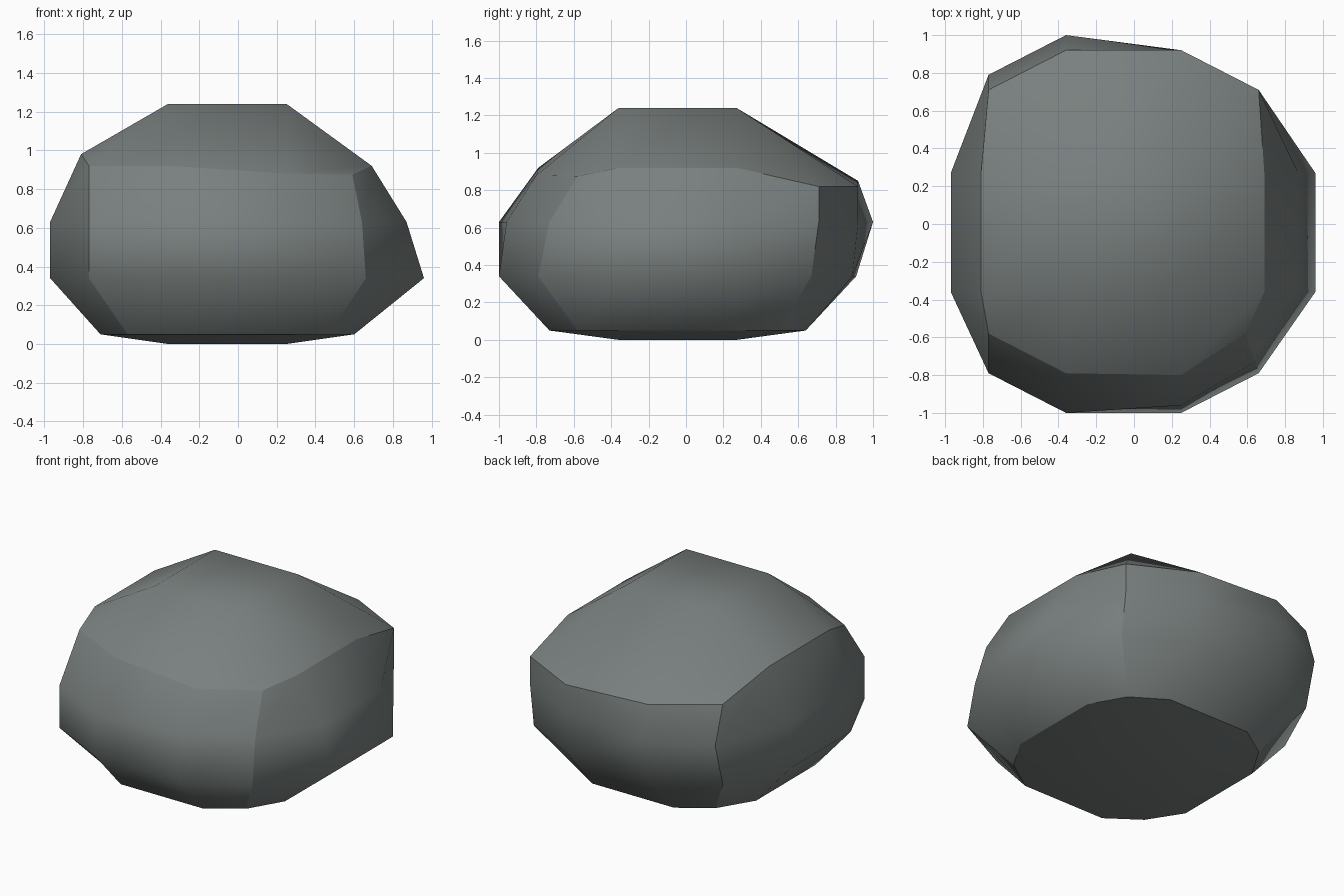
import bpy, bmesh

if "Cube" in bpy.data.objects:
    bpy.data.objects.remove(bpy.data.objects["Cube"])

# Shared inner grid lines of the boulder (a rounded, uneven 3 x 3 x 3 block)
XS = (-0.36, 0.25)
YS = (-0.36, 0.27)


def ring(left, right, front, back, fl, fr, br, bl, z):
    """Twelve points round the stone; z order: front-left corner, front, ... left."""
    pts = [fl, (XS[0], front[0]), (XS[1], front[1]),
           fr, (right, YS[0]), (right, YS[1]),
           br, (XS[1], back[1]), (XS[0], back[0]),
           bl, (left, YS[1]), (left, YS[0])]
    zs = z if isinstance(z, tuple) else (z,) * 12
    return [(x, y, h) for (x, y), h in zip(pts, zs)]


rings = [
    ring(-0.71, 0.60, (-0.73, -0.73), (0.64, 0.64),
         (-0.57, -0.58), (0.47, -0.58), (0.47, 0.50), (-0.57, 0.50), 0.05),
    ring(-0.97, 0.96, (-1.0, -1.0), (0.91, 0.89),
         (-0.77, -0.79), (0.66, -0.79), (0.66, 0.67), (-0.77, 0.71), 0.34),
    ring(-0.97, 0.87, (-1.0, -0.96), (1.0, 0.92),
         (-0.77, -0.79), (0.64, -0.73), (0.66, 0.71), (-0.77, 0.79), 0.63),
    ring(-0.81, 0.69, (-0.79, -0.80), (0.92, 0.92),
         (-0.77, -0.58), (0.59, -0.58), (0.66, 0.71), (-0.77, 0.71),
         (0.92, 0.92, 0.88, 0.875, 0.92, 0.92, 0.82, 0.82, 0.85, 0.88, 0.98, 0.98)),
]

bm = bmesh.new()
loops = [[bm.verts.new(p) for p in r] for r in rings]

# Side walls
for lo, hi in zip(loops, loops[1:]):
    for i in range(12):
        j = (i + 1) % 12
        bm.faces.new((lo[i], lo[j], hi[j], hi[i]))


# Top and bottom caps: 4 x 4 grids whose border is a ring
def cap(r, z):
    inner = [[bm.verts.new((x, y, z)) for x in XS] for y in YS]
    rows = [r[0:4],
            [r[11], *inner[0], r[4]],
            [r[10], *inner[1], r[5]],
            [r[9], r[8], r[7], r[6]]]
    for a, b in zip(rows, rows[1:]):
        for i in range(3):
            bm.faces.new((a[i], a[i + 1], b[i + 1], b[i]))


cap(loops[0], 0.0)
cap(loops[-1], 1.24)
bmesh.ops.recalc_face_normals(bm, faces=bm.faces)

# Smooth sides with crisp edges where the sides meet
for f in bm.faces:
    f.smooth = True
sharp = [(r[i], r[(i + 1) % 12]) for r in (loops[0], loops[-1]) for i in range(12)]
sharp += [(a[i], b[i]) for a, b in zip(loops, loops[1:]) for i in (0, 3, 6, 9)]
for a, b in sharp:
    bm.edges.get((a, b)).smooth = False

mesh = bpy.data.meshes.new("boulder")
bm.to_mesh(mesh)
bm.free()
stone = bpy.data.materials.new("grey stone")
stone.diffuse_color = (0.19, 0.215, 0.21, 1)
stone.use_nodes = True
stone.node_tree.nodes["Principled BSDF"].inputs["Base Color"].default_value = stone.diffuse_color
mesh.materials.append(stone)
bpy.context.collection.objects.link(bpy.data.objects.new("boulder", mesh))
